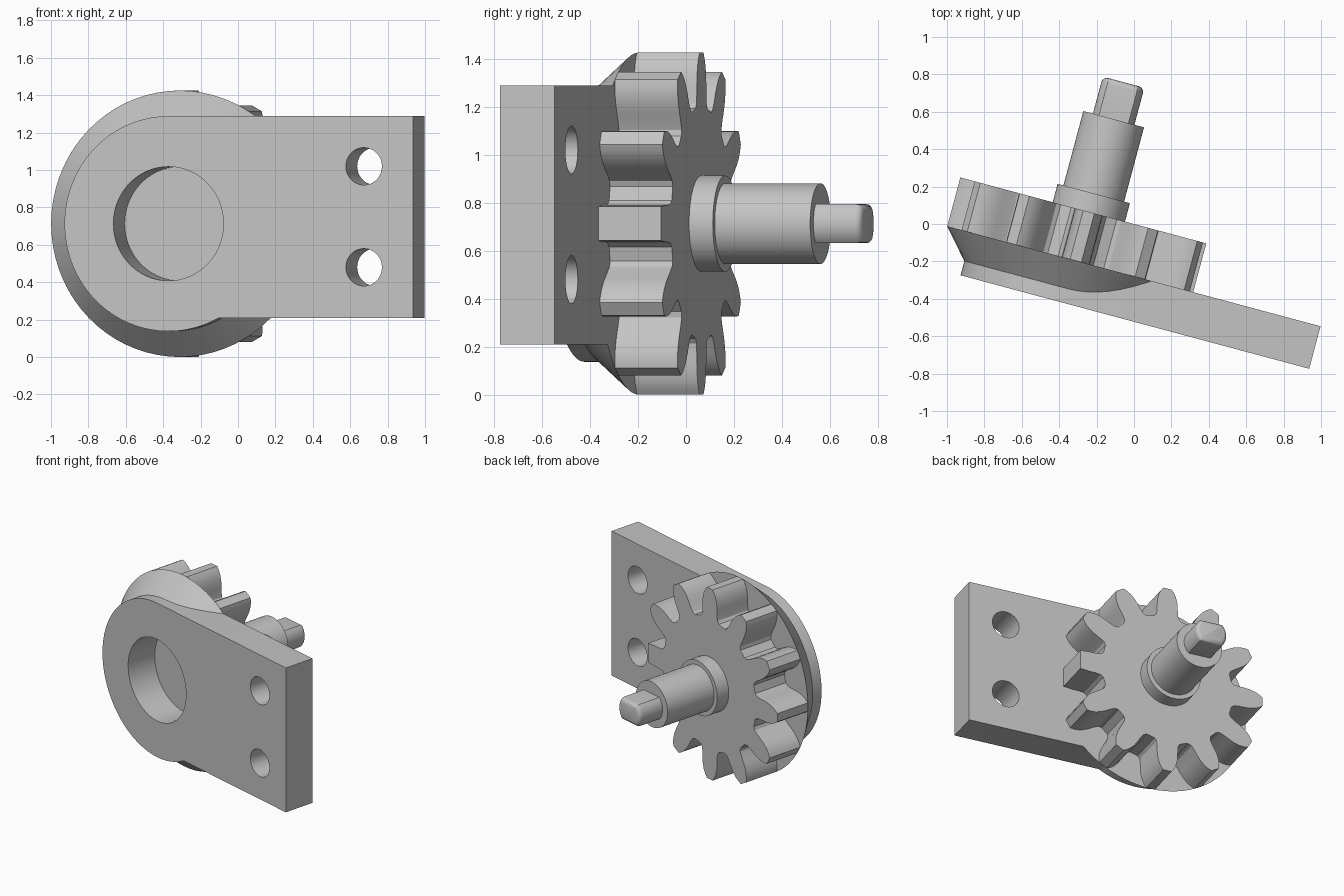
import bpy, bmesh, math
from mathutils import Matrix

cube = bpy.data.objects.get("Cube")
if cube:
    bpy.data.objects.remove(cube, do_unlink=True)

TURN = math.radians(-15)       # whole assembly is turned about z
AX, AZ = -0.25, 0.713          # gear axis in the assembly frame
BACK = -0.27                   # plane where plate and gear meet

grey = bpy.data.materials.new("plain grey")
grey.use_nodes = True
grey.diffuse_color = (0.55, 0.55, 0.55, 1)
grey.node_tree.nodes["Principled BSDF"].inputs["Base Color"].default_value = grey.diffuse_color


def finish(name, bm):
    """Turn a bmesh into a shaded, placed object."""
    bmesh.ops.recalc_face_normals(bm, faces=bm.faces)
    mesh = bpy.data.meshes.new(name)
    bm.to_mesh(mesh)
    bm.free()
    mesh.materials.append(grey)
    ob = bpy.data.objects.new(name, mesh)
    bpy.context.collection.objects.link(ob)
    ob.rotation_euler.z = TURN
    bpy.ops.object.select_all(action='DESELECT')
    ob.select_set(True)
    bpy.context.view_layer.objects.active = ob
    bpy.ops.object.shade_smooth_by_angle(angle=math.radians(30))
    return ob


def arc(cx, cz, r, start, end, n):
    """Points on an arc, angles in degrees, both ends included."""
    angles = [math.radians(start + (end - start) * i / n) for i in range(n + 1)]
    return [(cx + r * math.cos(a), cz + r * math.sin(a)) for a in angles]


def prism(loops, y0, y1):
    """Extrude an outline, with further loops as holes, along y."""
    bm = bmesh.new()
    edges = []
    for loop in loops:
        vs = [bm.verts.new((x, y0, z)) for x, z in loop]
        edges += [bm.edges.new((a, b)) for a, b in zip(vs, vs[1:] + vs[:1])]
    bmesh.ops.triangle_fill(bm, edges=edges, use_beauty=True, normal=(0, -1, 0))
    ext = bmesh.ops.extrude_face_region(bm, geom=bm.faces[:], use_keep_orig=True)
    moved = [g for g in ext["geom"] if isinstance(g, bmesh.types.BMVert)]
    bmesh.ops.translate(bm, verts=moved, vec=(0, y1 - y0, 0))
    return bm


def lathe(profile, n=72, closed=False):
    """Spin (radius, y) points about the gear axis."""
    bm = bmesh.new()
    vs = [bm.verts.new((r, y, 0)) for r, y in profile]
    for a, b in zip(vs, vs[1:] + (vs[:1] if closed else [])):
        bm.edges.new((a, b))
    bmesh.ops.spin(bm, geom=bm.verts[:] + bm.edges[:], cent=(0, 0, 0),
                   axis=(0, 1, 0), angle=math.tau, steps=n)
    bmesh.ops.remove_doubles(bm, verts=bm.verts, dist=1e-4)
    bm.transform(Matrix.Translation((AX, 0, AZ)))
    return bm


# Mounting plate: rounded end, tangent on top, stepped in below
R = 0.575
low = 0.21
start = 360 - math.degrees(math.asin((AZ - low) / R))
outline = arc(AX, AZ, R, 90, start, 64) + [(1.105, low), (1.105, AZ + R)]
holes = [arc(AX, AZ, 0.305, 0, 354, 59)]
holes += [arc(0.832, z, 0.1, 0, 350, 35) for z in (0.48, 1.02)]
finish("mounting_plate", prism([outline] + holes, -0.505, BACK))

# Tapered flange behind the plate, bored out like the plate
finish("tapered_flange", lathe([(0.305, -0.426), (R, -0.426), (0.712, BACK), (0.305, BACK)],
                               closed=True))

# Gear: twelve teeth, the one toward the plate's free end trimmed flat
flank = [(0.488, 11.5), (0.505, 9.3), (0.54, 8.2), (0.58, 7.6), (0.62, 6.8),
         (0.66, 5.5), (0.69, 4.0), (0.712, 2.5)]
trimmed = [p for p in flank if p[0] < 0.65] + [(0.654, 6.2)]
teeth = []
for i in range(12):
    side = flank if i else trimmed
    for r, a in [(r, -a) for r, a in side] + side[::-1]:
        t = math.radians(30 * i + a)
        teeth.append((AX + r * math.cos(t), AZ + r * math.sin(t)))
finish("gear", prism([teeth], BACK, 0))

# Collar and shaft
finish("collar", lathe([(0, -0.01), (0.2, -0.01), (0.2, 0.102), (0, 0.102)]))
finish("shaft", lathe([(0, 0.09), (0.168, 0.09), (0.168, 0.513), (0, 0.513)]))

# Shaft tip: two flats and a rounded end
r, half = 0.115, 0.081
a = math.degrees(math.asin(half / r))
tip = arc(AX, AZ, r, -a, a, 16) + arc(AX, AZ, r, 180 - a, 180 + a, 16)
bm = prism([tip], 0.5, 0.718)
bmesh.ops.dissolve_limit(bm, angle_limit=0.01, verts=bm.verts, edges=bm.edges)
rim = [e for e in bm.edges if all(v.co.y > 0.71 for v in e.verts)]
bmesh.ops.bevel(bm, geom=rim, offset=0.03, segments=4, profile=0.5, affect='EDGES')
finish("shaft_tip", bm)
